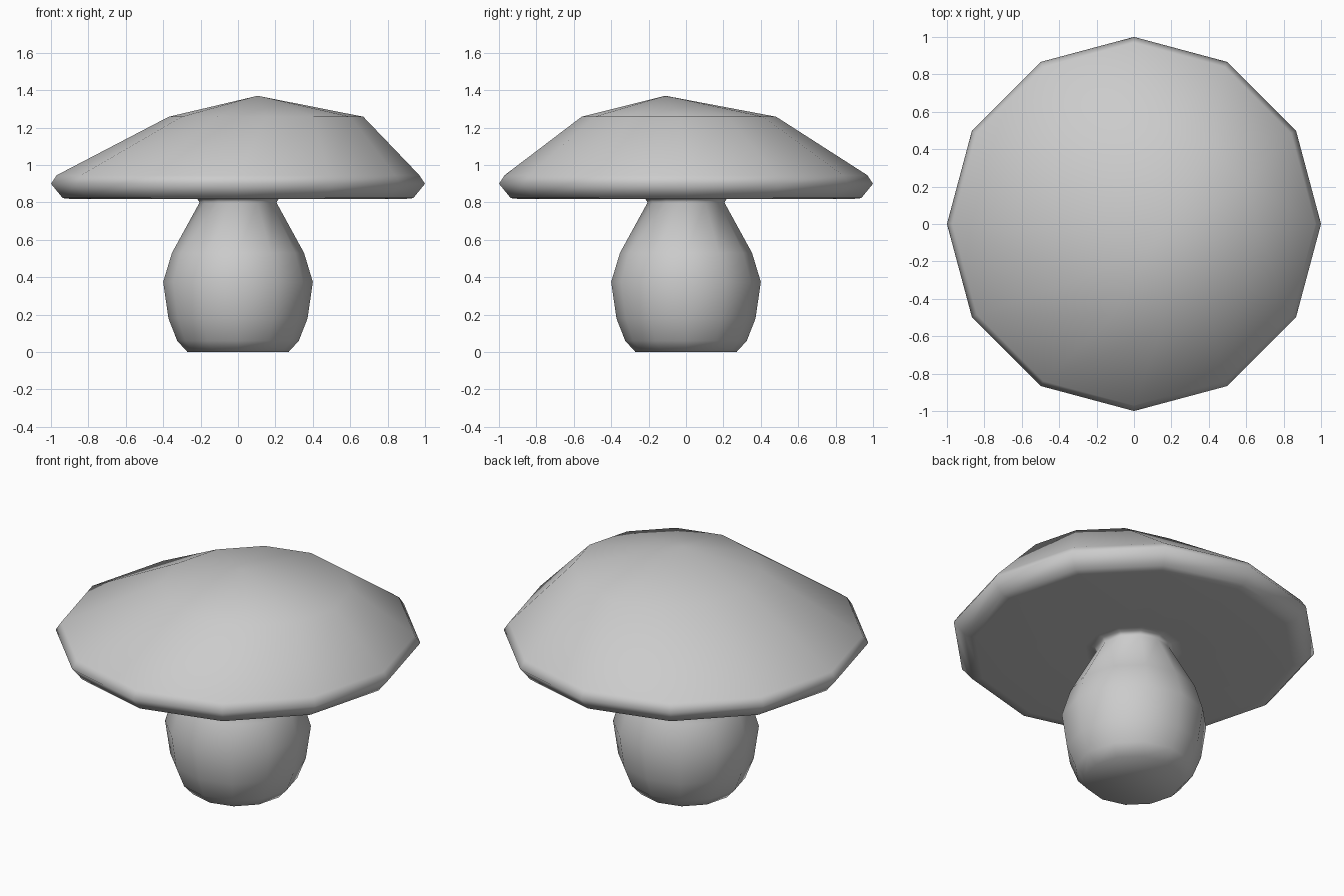
import bpy, bmesh
from math import cos, sin, pi

if "Cube" in bpy.data.objects:
    bpy.data.objects.remove(bpy.data.objects["Cube"])

SIDES = 12

# Rings from the foot up: radius, height, x offset, y offset
stem = [(0.27, 0, 0, 0), (0.325, 0.06, 0, 0), (0.372, 0.18, 0, 0),
        (0.40, 0.375, 0, 0), (0.353, 0.53, 0, 0), (0.205, 0.80, 0, 0)]
cap = [(0.22, 0.822, 0, 0), (0.27, 0.822, 0, 0), (0.88, 0.817, 0, 0),
       (0.937, 0.823, 0, 0), (1.0, 0.90, 0, 0), (0.97, 0.945, 0, 0),
       (0.52, 1.258, 0.15, -0.038)]
peak = (0.105, -0.11, 1.37)

bm = bmesh.new()


def ring(r, z, ox, oy):
    return [bm.verts.new((ox + r * cos(2 * pi * i / SIDES),
                          oy + r * sin(2 * pi * i / SIDES), z))
            for i in range(SIDES)]


# Stem flows into the cap underside as one continuous skin
rings = [ring(*p) for p in stem + cap]
for a, b in zip(rings, rings[1:]):
    for i in range(SIDES):
        j = (i + 1) % SIDES
        bm.faces.new((a[i], a[j], b[j], b[i]))

# Flat foot and leaning peak
bm.faces.new(rings[0][::-1])
tip = bm.verts.new(peak)
for i in range(SIDES):
    bm.faces.new((rings[-1][i], rings[-1][(i + 1) % SIDES], tip))

for f in bm.faces:
    f.smooth = True
mesh = bpy.data.meshes.new("mushroom_stem_and_cap")
bm.to_mesh(mesh)
bm.free()
bpy.context.collection.objects.link(bpy.data.objects.new("mushroom_stem_and_cap", mesh))
